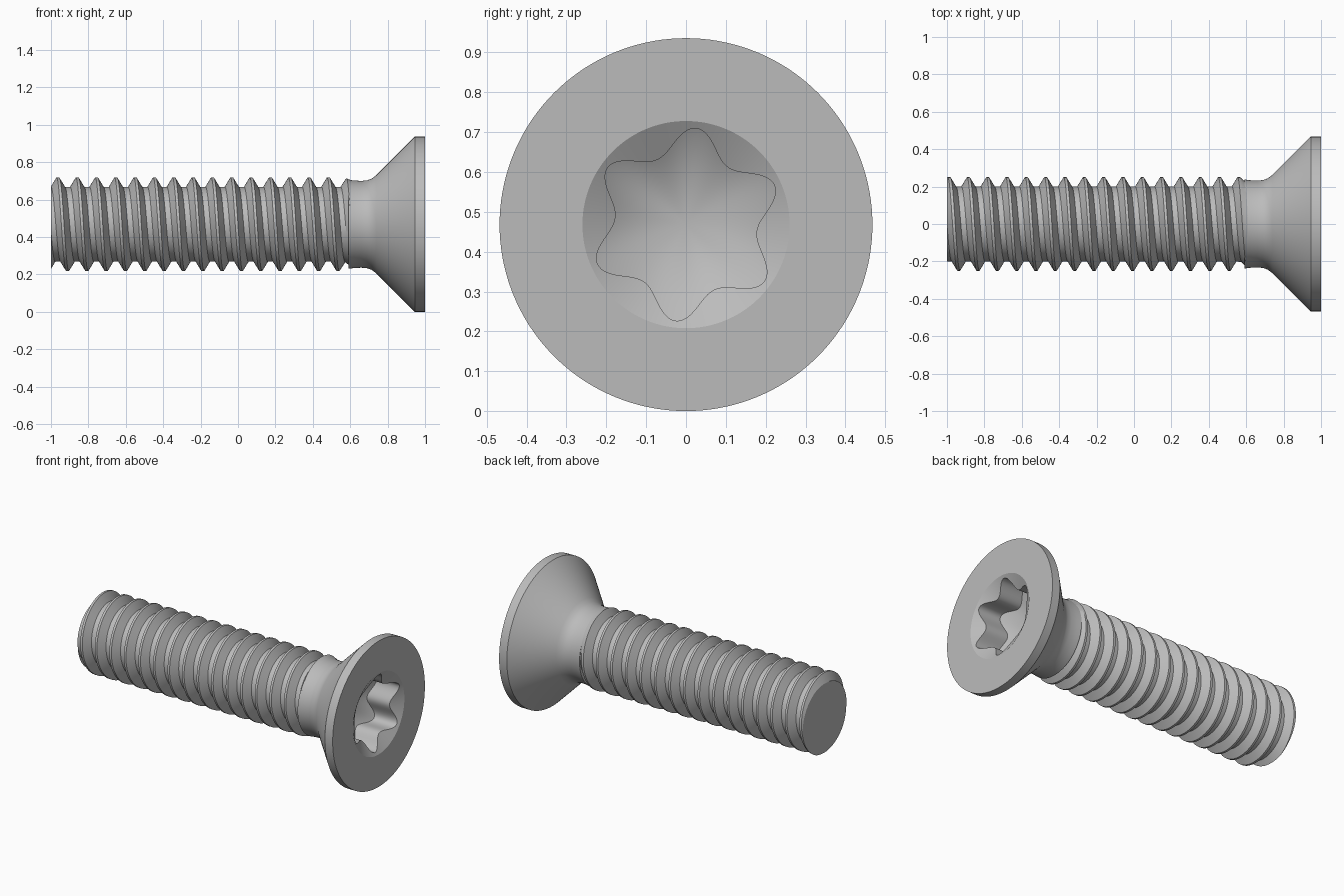
import bpy, bmesh, math

cube = bpy.data.objects.get("Cube")
if cube:
    bpy.data.objects.remove(cube, do_unlink=True)

TAU = 2 * math.pi
AXIS_Z = 0.468
SEG = 96

steel = bpy.data.materials.new("grey steel")
steel.use_nodes = True
COLOUR = (0.5, 0.5, 0.5, 1)
steel.diffuse_color = COLOUR
steel.node_tree.nodes["Principled BSDF"].inputs["Base Color"].default_value = COLOUR


def place(x, r, a):
    """Point at distance r from the screw axis, a measured from +y to +z."""
    return (x, r * math.cos(a), AXIS_Z + r * math.sin(a))


def finish(bm, name, angle):
    bmesh.ops.recalc_face_normals(bm, faces=bm.faces)
    mesh = bpy.data.meshes.new(name)
    bm.to_mesh(mesh)
    bm.free()
    mesh.materials.append(steel)
    obj = bpy.data.objects.new(name, mesh)
    bpy.context.collection.objects.link(obj)
    bpy.ops.object.select_all(action="DESELECT")
    obj.select_set(True)
    bpy.context.view_layer.objects.active = obj
    bpy.ops.object.shade_smooth_by_angle(angle=math.radians(angle))
    return obj


# Head: one skin of rings, from the neck over the rim and into the drive recess
OPENING, RIM, SLOPE = 0.26, 0.468, math.tan(math.radians(30))
LOBE, FLOOR_X = 0.243, 0.83


def lobe_radius(a):
    t = 6 * (a - math.radians(84))
    return 0.2075 + 0.0325 * math.cos(t) + 0.003 * math.cos(2 * t)


def fixed(x, r):
    return lambda a: (x, r)


def recess_top(a):
    r = lobe_radius(a)
    return 1 - (OPENING - r) * SLOPE, r


def recess_bottom(a):
    r = lobe_radius(a)
    return FLOOR_X - (LOBE - r) * SLOPE, r


neck = [(0.59, 0.238), (0.62, 0.234), (0.66, 0.232), (0.69, 0.235),
        (0.715, 0.244), (0.74, 0.263)]
rings = [fixed(x, r) for x, r in neck]
rings += [fixed(0.945, RIM), fixed(1, RIM), fixed(1, OPENING),
          recess_top, recess_bottom]

bm = bmesh.new()
SIDES = 144
rows = []
for ring in rings:
    angles = [TAU * i / SIDES for i in range(SIDES)]
    rows.append([bm.verts.new(place(*ring(a), a)) for a in angles])
for low, high in zip(rows, rows[1:]):
    for i in range(SIDES):
        j = (i + 1) % SIDES
        bm.faces.new((low[i], low[j], high[j], high[i]))
bm.faces.new(rows[0])
apex = bm.verts.new(place(FLOOR_X - LOBE * SLOPE, 0, 0))
for i in range(SIDES):
    bm.faces.new((rows[-1][i], rows[-1][(i + 1) % SIDES], apex))
finish(bm, "countersunk_head", 25)

# Shank: a right-hand helical strip of the thread profile, cut flat at the tip
PITCH, CREST, ROOT = 0.1033, 0.25, 0.2
CREST_AT_TOP = -0.963
RUNOUT, SHANK_END = 0.57, 0.61
profile = [(-0.07, CREST), (0.07, CREST), (0.36, ROOT), (0.64, ROOT), (0.93, CREST)]


def thread_radius(x, r):
    fade = min(max((x - RUNOUT) / (SHANK_END - RUNOUT), 0), 1)
    return r + (0.232 - r) * fade


bm = bmesh.new()
TURNS = 19
previous = None
for s in range(TURNS * SEG + 1):
    turn = s / SEG - 2
    a = TAU * (turn + 0.25)
    column = []
    for offset, r in profile:
        x = CREST_AT_TOP + PITCH * (turn + offset)
        column.append(bm.verts.new(place(x, thread_radius(x, r), a)))
    if previous:
        for i in range(len(profile) - 1):
            bm.faces.new((previous[i], previous[i + 1], column[i + 1], column[i]))
    previous = column
bmesh.ops.remove_doubles(bm, verts=bm.verts, dist=0.0002)
for x, side in ((-1, -1), (SHANK_END, 1)):
    cut = bmesh.ops.bisect_plane(
        bm, geom=bm.verts[:] + bm.edges[:] + bm.faces[:],
        plane_co=(x, 0, 0), plane_no=(side, 0, 0), clear_outer=True)
    edges = [e for e in cut["geom_cut"] if isinstance(e, bmesh.types.BMEdge)]
    bmesh.ops.holes_fill(bm, edges=edges, sides=0)
finish(bm, "threaded_shank", 28)
